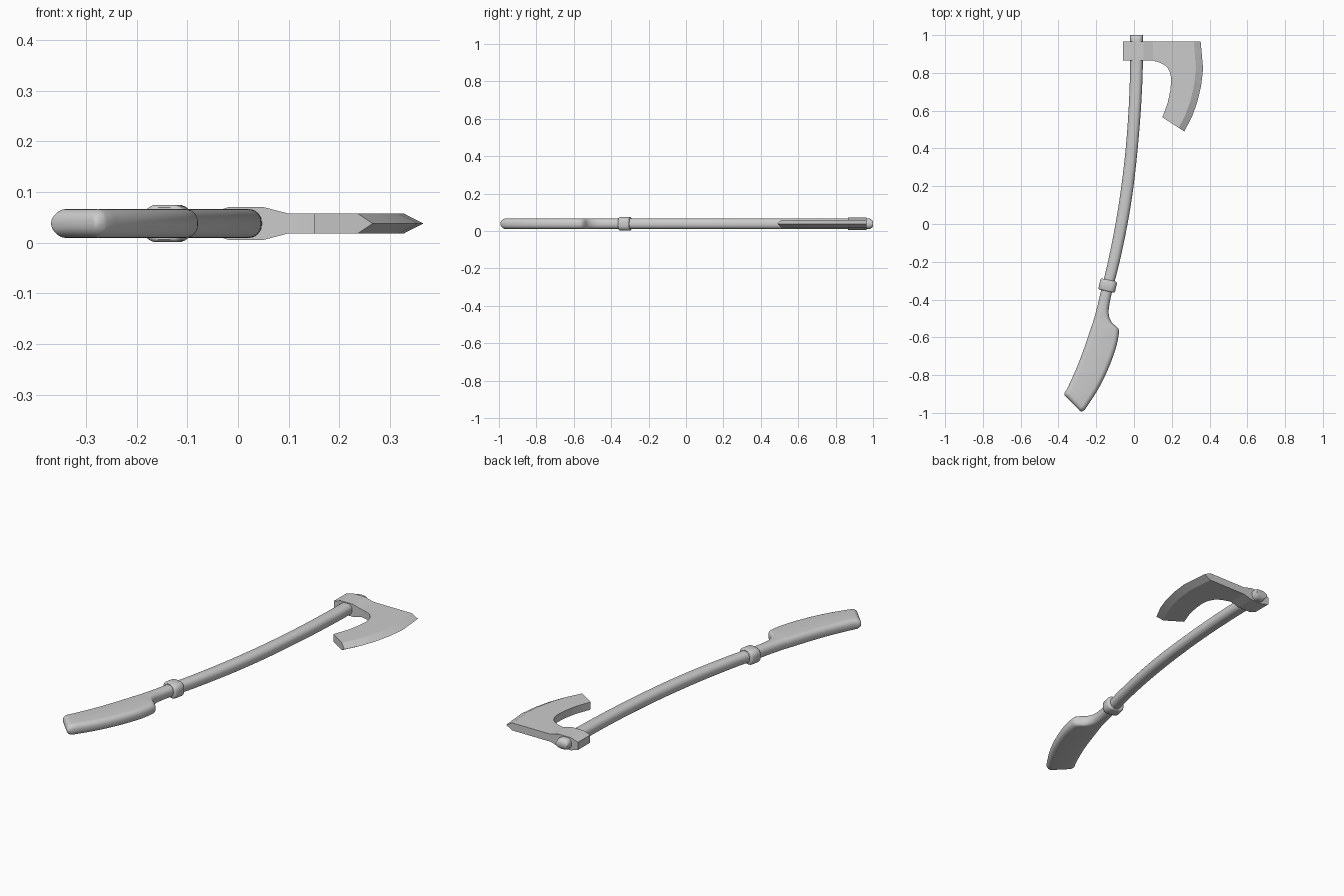
import bpy, bmesh, math
from mathutils import Vector

if "Cube" in bpy.data.objects:
    bpy.data.objects.remove(bpy.data.objects["Cube"])

ZC = 0.038   # mid height of the whole axe


def finish(name, bm, smooth=True, angle=35):
    bmesh.ops.recalc_face_normals(bm, faces=bm.faces[:])
    me = bpy.data.meshes.new(name)
    bm.to_mesh(me)
    bm.free()
    ob = bpy.data.objects.new(name, me)
    bpy.context.collection.objects.link(ob)
    if smooth:
        bpy.ops.object.select_all(action='DESELECT')
        ob.select_set(True)
        bpy.context.view_layer.objects.active = ob
        bpy.ops.object.shade_smooth_by_angle(angle=math.radians(angle))
    return ob


def loft(name, stations, radius):
    """Rounded-box sections between left/right points with half height h."""
    bm = bmesh.new()
    rings = []
    for l, r, h in stations:
        mid, side = (l + r) / 2, (r - l).normalized()
        a = (r - l).length / 2
        rad = min(radius, a * 0.98, h * 0.98)
        ring = []
        for q, (sx, sz) in enumerate(((1, 1), (-1, 1), (-1, -1), (1, -1))):
            for i in range(7):
                t = (q + i / 6) * math.pi / 2
                u = sx * (a - rad) + rad * math.cos(t)
                w = sz * (h - rad) + rad * math.sin(t)
                p = mid + side * u
                ring.append(bm.verts.new((p.x, p.y, ZC + w)))
        rings.append(ring)
    n = len(rings[0])
    for r0, r1 in zip(rings, rings[1:]):
        for i in range(n):
            j = (i + 1) % n
            bm.faces.new((r0[i], r0[j], r1[j], r1[i]))
    bm.faces.new(rings[0])
    bm.faces.new(rings[-1])
    return finish(name, bm)


def spline(p, steps):
    """Catmull-Rom through the points."""
    p = [p[0] * 2 - p[1]] + p + [p[-1] * 2 - p[-2]]
    out = []
    for a, b, c, d in zip(p, p[1:], p[2:], p[3:]):
        for k in range(steps):
            t = k / steps
            out.append(0.5 * (2 * b + (c - a) * t + (2 * a - 5 * b + 4 * c - d) * t * t
                              + (3 * b - a - 3 * c + d) * t ** 3))
    return out + [p[-2]]


# Handle: left and right edges seen from above, top to grip end
edges = [(-.021, .976, .047, .976), (-.021, .8, .046, .8), (-.029, .6, .036, .6),
         (-.044, .4, .020, .405), (-.067, .2, -.003, .195), (-.098, 0, -.036, -.01),
         (-.138, -.2, -.079, -.213), (-.167, -.32, -.110, -.333),
         (-.190, -.42, -.131, -.43), (-.203, -.47, -.133, -.483),
         (-.214, -.51, -.117, -.522), (-.226, -.545, -.086, -.550),
         (-.236, -.575, -.080, -.578), (-.258, -.64, -.097, -.66),
         (-.291, -.73, -.140, -.775), (-.325, -.81, -.193, -.88),
         (-.358, -.88, -.259, -.982)]
left = spline([Vector(e[:2]) for e in edges], 4)
right = spline([Vector(e[2:]) for e in edges], 4)
H, R = 0.0285, 0.025
body = [(l, r, H) for l, r in zip(left, right)]


def rounded_end(station, out, pinch):
    l, r, h = station
    s = (r - l).normalized()
    res = []
    for k in range(1, 7):
        t = k / 6 * math.pi / 2
        drop = 1 - math.cos(t)
        o = out * R * math.sin(t)
        res.append((l + o + s * pinch * drop, r + o - s * pinch * drop, h - R * drop))
    return res


top_end = rounded_end(body[0], Vector((0, 1)), 0.001)
grip_end = rounded_end(body[-1], Vector((-.71, -.70)), 0.012)
loft("handle", top_end[::-1] + body + grip_end, R)

# Collar ring around the handle
c, d = Vector((-.139, -.326)), Vector((.22, .975)).normalized()
s = Vector((d.y, -d.x))
prof = [(-.030, .028, .026), (-.030, .039, .032), (-.027, .043, .035), (-.022, .045, .037),
        (.022, .045, .037), (.027, .043, .035), (.030, .039, .032), (.030, .028, .026)]
loft("collar_ring", [(c + d * o - s * a, c + d * o + s * a, h) for o, a, h in prof], 0.028)

# Axe head: eye block, flat blade and sharpened bevel, mirrored about mid height
TOP, BOT, T = .965, .865, .0195
eye = [(-.058, .020), (-.018, .0325), (.05, .0325), (.10, T)]
inner = [(.135, .855), (.160, .843), (.178, .826), (.192, .80), (.197, .77), (.193, .71),
         (.178, .64), (.150, .565)]
bevel = [(.237, .509), (.275, .585), (.300, .655), (.318, .735), (.328, .82), (.317, TOP)]
edge = [(.266, .490), (.308, .570), (.335, .645), (.355, .730), (.366, .82), (.353, TOP)]
bm = bmesh.new()
cutting = [bm.verts.new((x, y, ZC)) for x, y in edge]
outlines = []
for sg in (1, -1):
    up = [bm.verts.new((x, TOP, ZC + sg * h)) for x, h in eye]
    lo = [bm.verts.new((x, BOT, ZC + sg * h)) for x, h in eye]
    for i in range(3):
        bm.faces.new((up[i], lo[i], lo[i + 1], up[i + 1]))
    inn = [bm.verts.new((x, y, ZC + sg * T)) for x, y in inner]
    bev = [bm.verts.new((x, y, ZC + sg * T)) for x, y in bevel]
    bm.faces.new([up[-1], lo[-1]] + inn + bev)
    for i in range(len(bev) - 1):
        bm.faces.new((bev[i], cutting[i], cutting[i + 1], bev[i + 1]))
    outlines.append([bev[-1]] + up[::-1] + lo + inn + [bev[0]])
for i in range(len(outlines[0]) - 1):
    a, b = outlines
    bm.faces.new((a[i], a[i + 1], b[i + 1], b[i]))
for k in (0, -1):
    bm.faces.new((outlines[0][-1 - k if k == 0 else 0], cutting[k],
                  outlines[1][-1 - k if k == 0 else 0]))
finish("axe_head", bm, smooth=True, angle=10)
